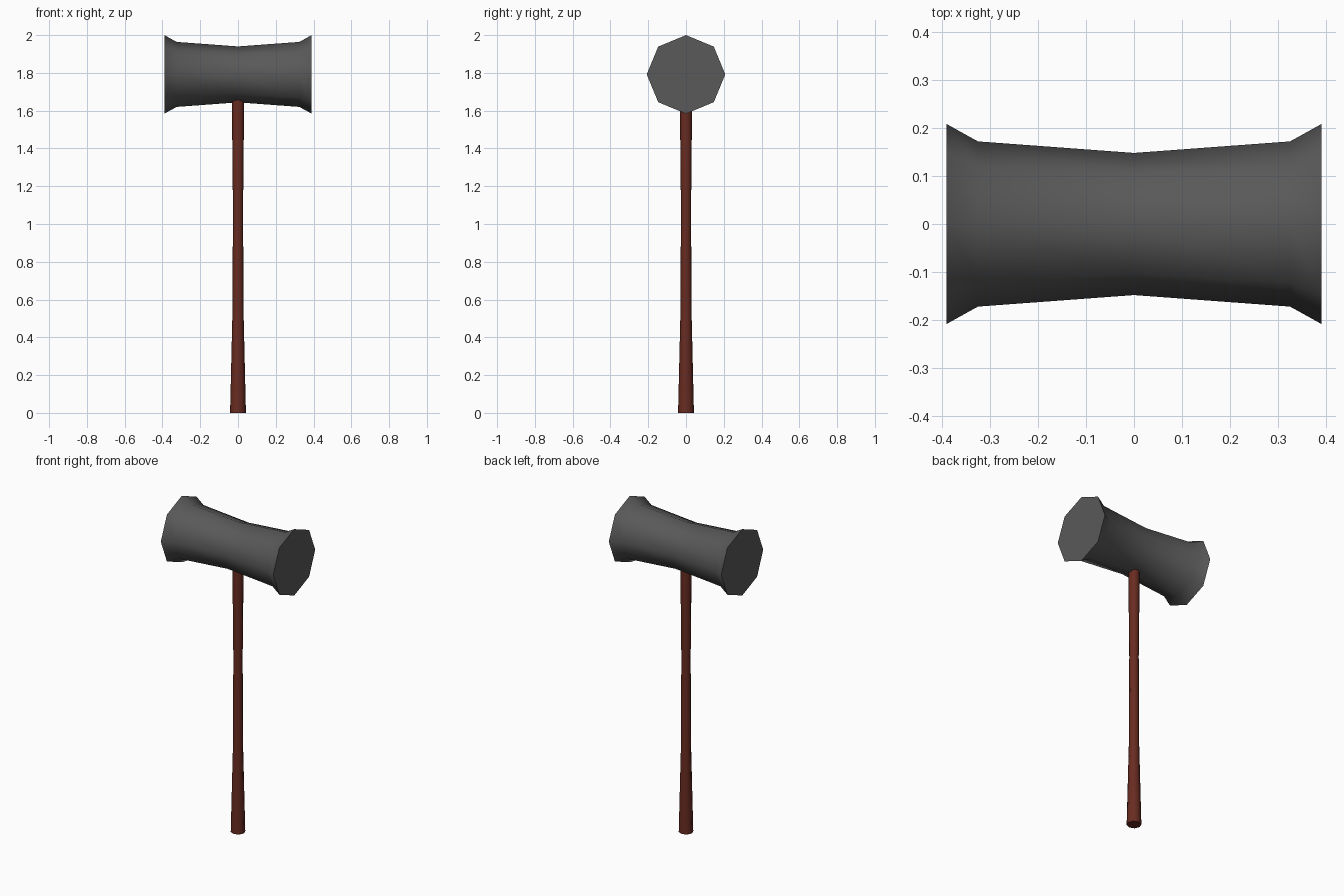
import bpy, bmesh, math

if "Cube" in bpy.data.objects:
    bpy.data.objects.remove(bpy.data.objects["Cube"])


def material(name, rgb):
    m = bpy.data.materials.new(name)
    m.diffuse_color = (*rgb, 1)
    m.use_nodes = True
    m.node_tree.nodes["Principled BSDF"].inputs["Base Color"].default_value = m.diffuse_color
    return m


def lathe(name, profile, sides, place, mat):
    """Closed turned solid: profile is (position along axis, radius)."""
    bm = bmesh.new()
    rings = []
    for t, r in profile:
        angles = [2 * math.pi * i / sides for i in range(sides)]
        rings.append([bm.verts.new(place(t, r * math.cos(a), r * math.sin(a)))
                      for a in angles])
    for a, b in zip(rings, rings[1:]):
        for i in range(sides):
            j = (i + 1) % sides
            bm.faces.new((a[i], a[j], b[j], b[i]))
    bm.faces.new(rings[0])
    bm.faces.new(rings[-1])
    bmesh.ops.recalc_face_normals(bm, faces=bm.faces)
    mesh = bpy.data.meshes.new(name)
    bm.to_mesh(mesh)
    bm.free()
    ob = bpy.data.objects.new(name, mesh)
    bpy.context.collection.objects.link(ob)
    mesh.materials.append(mat)
    # Smooth around the sides, crisp at the end caps
    bpy.ops.object.select_all(action='DESELECT')
    ob.select_set(True)
    bpy.context.view_layer.objects.active = ob
    bpy.ops.object.shade_smooth_by_angle(angle=math.radians(60))
    return ob


steel = material("dark_steel", (0.1, 0.1, 0.1))
wood = material("red_wood", (0.14, 0.025, 0.015))

# Waisted octagonal head with flared striking faces, mirrored about x = 0
half = [(0.325, 0.172), (0.39, 0.208)]
head_profile = [(-x, r) for x, r in reversed(half)] + [(0, 0.148)] + half
lathe("hammer_head", head_profile, 8, lambda t, u, v: (t, u, 1.792 + v), steel)

# Long handle, thicker at the grip end
handle_profile = [(0, 0.042), (0.55, 0.029), (1.1, 0.027), (1.7, 0.033)]
lathe("handle", handle_profile, 8, lambda t, u, v: (u, v, t), wood)
